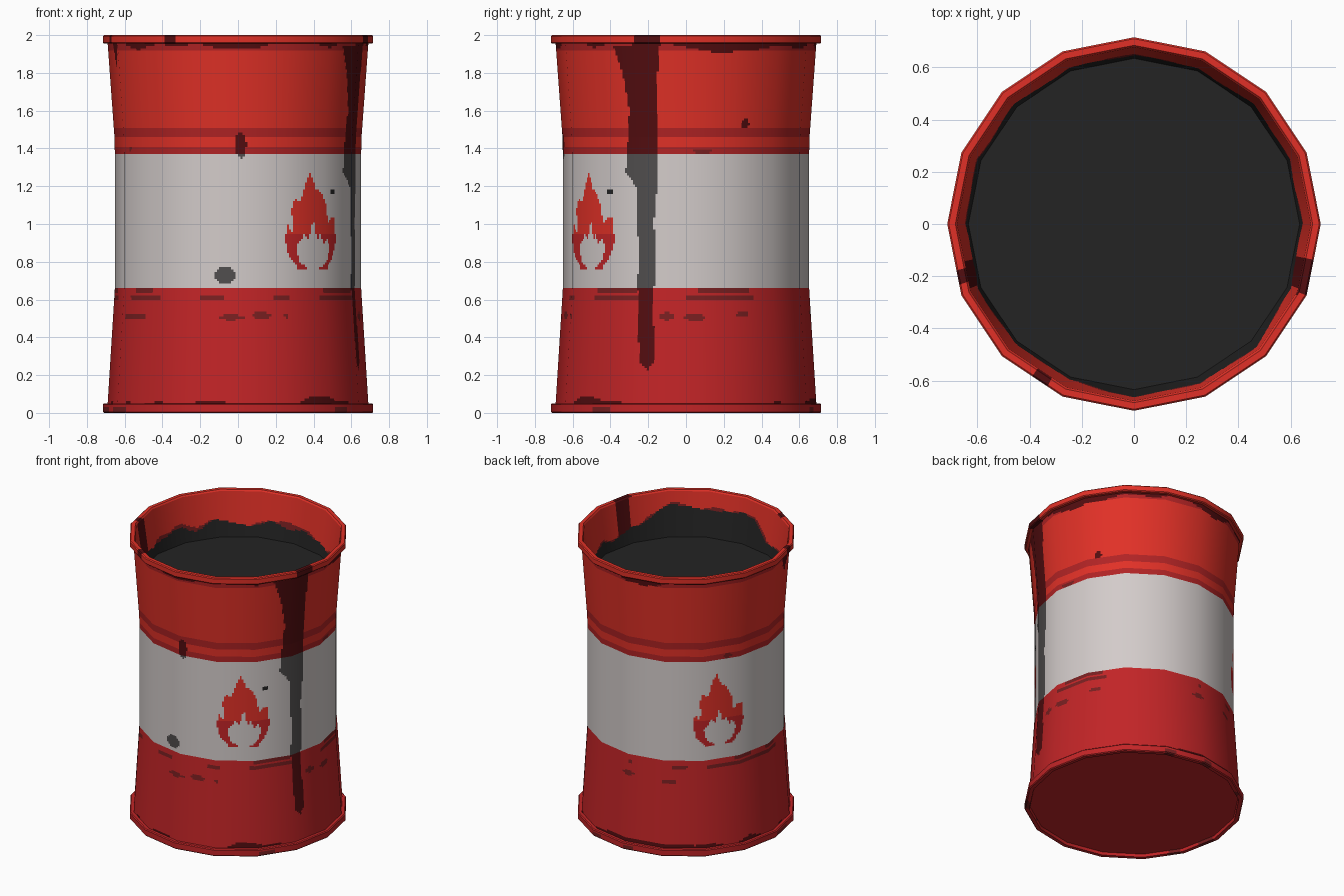
import bpy, bmesh, math
from mathutils import Vector, noise

if "Cube" in bpy.data.objects:
    bpy.data.objects.remove(bpy.data.objects["Cube"])

SIDES, SUB, STEP = 16, 20, 0.0125

# ---- flat colours ----
COLOURS = {
    "bright_red": (0.75, 0.03, 0.02), "deep_red": (0.54, 0.018, 0.02),
    "band_red": (0.44, 0.017, 0.018), "worn_red": (0.19, 0.014, 0.015),
    "oil_on_red": (0.085, 0.004, 0.005), "off_white": (0.65, 0.60, 0.59),
    "oil_on_white": (0.08, 0.075, 0.075), "oil_black": (0.017, 0.017, 0.017)}
NAMES = list(COLOURS)
MATS = []
for n, c in COLOURS.items():
    m = bpy.data.materials.new(n)
    m.diffuse_color = (*c, 1)
    m.use_nodes = True
    m.node_tree.nodes["Principled BSDF"].inputs["Base Color"].default_value = m.diffuse_color
    MATS.append(m)

# ---- painted shapes ----
# oil drip on the right side: height, left edge y, right edge y
DRIP = [(0.23, -.21, -.20), (0.26, -.245, -.175), (0.35, -.25, -.165), (0.6, -.25, -.18),
        (0.7, -.26, -.165), (0.8, -.245, -.16), (1.0, -.26, -.17), (1.1, -.255, -.165),
        (1.2, -.265, -.15), (1.27, -.32, -.15), (1.4, -.31, -.15), (1.6, -.30, -.155),
        (1.8, -.335, -.15), (1.94, -.385, -.14), (1.95, -.27, -.135), (2.01, -.27, -.13)]
# flame outline: arc offset, height
FLAME = [(-.02, 1.27), (.015, 1.19), (.05, 1.17), (.085, 1.10), (.10, 1.0), (.125, 1.03),
         (.165, 1.03), (.16, .98), (.178, .92), (.15, .84), (.085, .755), (.025, .755),
         (.09, .80), (.115, .87), (.09, .93), (.07, .89), (.045, .95), (.025, .92),
         (.0, 1.02), (-.03, .92), (-.06, .95), (-.08, .91), (-.11, .88), (-.09, .80),
         (-.02, .755), (-.09, .755), (-.16, .83), (-.18, .92), (-.165, 1.0), (-.14, .95),
         (-.125, 1.01), (-.145, 1.07), (-.115, 1.14), (-.09, 1.11), (-.065, 1.16), (-.055, 1.21)]
# round spots: angle, height, half width, half height
OIL_SPOTS = [(1.3, 1.42, .03, .07), (-6.2, .73, .055, .045), (119, 1.53, .022, .025)]
WORN_SPOTS = [(-57, .51, .11, .013), (-3, .505, .07, .014), (11, .515, .05, .018),
              (22.6, .515, .012, .012), (81, .51, .035, .02), (94, .505, .055, .018),
              (117, .52, .04, .015), (180, .53, .05, .015), (-155, .51, .05, .015),
              (98, 1.385, .06, .012), (-62, 1.4, .015, .012), (-120, 1.39, .03, .015)]


def arc(t, centre):
    return ((t - centre + 180) % 360 - 180) * math.pi / 180 * 0.65


def in_spots(t, z, spots):
    return any((arc(t, a) / w) ** 2 + ((z - h) / v) ** 2 < 1 for a, h, w, v in spots)


def in_drip(x, y, z):
    if x < 0 or not -.4 < y < -.1:
        return False
    for (z0, a0, b0), (z1, a1, b1) in zip(DRIP, DRIP[1:]):
        if z0 <= z < z1:
            f = (z - z0) / (z1 - z0)
            return a0 + f * (a1 - a0) < y < b0 + f * (b1 - b0)
    return False


def in_flame(t, z):
    if not .75 < z < 1.28:
        return False
    for centre in (38.5, 235):
        u, inside = arc(t, centre), False
        if abs(u) < .2:
            for (x0, z0), (x1, z1) in zip(FLAME, FLAME[1:] + FLAME[:1]):
                if (z0 > z) != (z1 > z) and u < x0 + (z - z0) / (z1 - z0) * (x1 - x0):
                    inside = not inside
            if inside:
                return True
    return False


def wobble(x, y, z, k=5):
    return noise.noise(Vector((x * k, y * k, z * k + 3.7)))


# ---- colour rules: position and angle -> material name ----
def paint_body(x, y, z, t):
    oil = (in_drip(x, y, z) or in_spots(t, z, OIL_SPOTS)
           or (z > 1.83 and abs(arc(t, -73)) < (z - 1.82) * .4))
    if in_spots(t, z, [(51, 1.17, .02, .018)]):
        return "oil_black"
    if .66 < z < 1.37:
        if oil:
            return "oil_on_white"
        if in_flame(t, z):
            return "bright_red" if z > .95 else "deep_red"
        return "off_white"
    if oil:
        return "oil_on_red"
    if z < .06 + .05 * wobble(x, y, 0) or z > 1.945 - .06 * wobble(x, y, 2):
        return "oil_on_red"
    if in_spots(t, z, WORN_SPOTS):
        return "worn_red"
    n = wobble(x, y, 1, 4)
    if (.6 < z < .625 and n > .08) or (z > .635 and z < .66 and n > .25):
        return "worn_red"
    if z > 1.915 or 1.46 < z < 1.505 or 1.37 < z < 1.41:
        return "band_red"
    return "bright_red" if z > 1 else "deep_red"


def paint_top_rim(x, y, z, t):
    if in_drip(x, y, z) or abs(arc(t, -31)) < .035 or abs(arc(t, -73)) < .03:
        return "oil_on_red"
    return "bright_red"


def paint_bottom_rim(x, y, z, t):
    return "worn_red" if z < .03 and wobble(x, y, 4, 6) > .4 else "deep_red"


def paint_inside(x, y, z, t):
    a = (t + 180) % 360 - 180
    high = min(max((a + 20) / 12, 0), 1) * min(max((62 - a) / 18, 0), 1)
    edge = 1.77 + .12 * high + .05 * wobble(x, y, 0, 6)
    if z < edge:
        return "oil_black"
    if abs(arc(t, 74)) < .06 or abs(arc(t, -73)) < .05:
        return "oil_on_red"
    if z < edge + .05 * wobble(x, y, 5, 7) + .01:
        return "worn_red"
    return "bright_red"


# ---- builders ----
def finish(name, me):
    for m in MATS:
        me.materials.append(m)
    ob = bpy.data.objects.new(name, me)
    bpy.context.collection.objects.link(ob)
    return ob


def lathe(name, profile, rule):
    """Sweep a profile round 16 flat sides on a fine grid, rounded shading round the drum."""
    cols = SIDES * SUB
    ring = []
    for c in range(cols):
        k, f = divmod(c, SUB)
        a0, a1 = (2 * math.pi * (k + i) / SIDES for i in (0, 1))
        f /= SUB
        ring.append((math.sin(a0) * (1 - f) + math.sin(a1) * f,
                     -math.cos(a0) * (1 - f) - math.cos(a1) * f))
    flat = [Vector(p).normalized() for p in ring]
    verts, faces, normals, mats = [], [], [], []
    for (r0, z0), (r1, z1) in zip(profile, profile[1:]):
        rows = max(1, round(math.hypot(r1 - r0, z1 - z0) / STEP))
        base = len(verts)
        for i in range(rows + 1):
            r, z = r0 + (r1 - r0) * i / rows, z0 + (z1 - z0) * i / rows
            verts += [(x * r, y * r, z) for x, y in ring]
        seg = [Vector((d.x * (z1 - z0), d.y * (z1 - z0), r0 - r1)).normalized() for d in flat]
        for i in range(rows):
            for c in range(cols):
                d = (c + 1) % cols
                q = (base + i * cols + c, base + i * cols + d,
                     base + (i + 1) * cols + d, base + (i + 1) * cols + c)
                faces.append(q)
                normals += [seg[c], seg[d], seg[d], seg[c]]
                x, y, z = (Vector(verts[q[0]]) + Vector(verts[q[2]])) / 2
                mats.append(NAMES.index(rule(x, y, z, math.degrees(math.atan2(x, -y)))))
    me = bpy.data.meshes.new(name)
    me.from_pydata(verts, [], faces)
    me.polygons.foreach_set("material_index", mats)
    me.shade_smooth()
    me.normals_split_custom_set(normals)
    return finish(name, me)


def disc(name, radius, z, colour, down=False):
    bm = bmesh.new()
    bmesh.ops.create_circle(bm, cap_ends=True, segments=SIDES, radius=radius)
    for f in bm.faces:
        f.material_index = NAMES.index(colour)
        f.normal_update()
        if (f.normal.z < 0) != down:
            f.normal_flip()
    for v in bm.verts:
        v.co.z = z
    me = bpy.data.meshes.new(name)
    bm.to_mesh(me)
    bm.free()
    return finish(name, me)


# ---- drum parts ----
lathe("drum_body", [(.69, .05), (.652, .66), (.652, 1.37), (.654, 1.46), (.69, 1.955)], paint_body)
lathe("bottom_rim", [(.68, .02), (.685, 0), (.71, 0), (.716, .006), (.716, .044), (.71, .05),
                     (.688, .05)], paint_bottom_rim)
lathe("top_rim", [(.688, 1.955), (.71, 1.955), (.716, 1.961), (.716, 1.994), (.71, 2.0),
                  (.685, 2.0), (.678, 1.99)], paint_top_rim)
lathe("inner_wall", [(.678, 1.99), (.635, 1.68)], paint_inside)
disc("oil_surface", .637, 1.68, "oil_black")
disc("base_plate", .682, .02, "deep_red", down=True)
